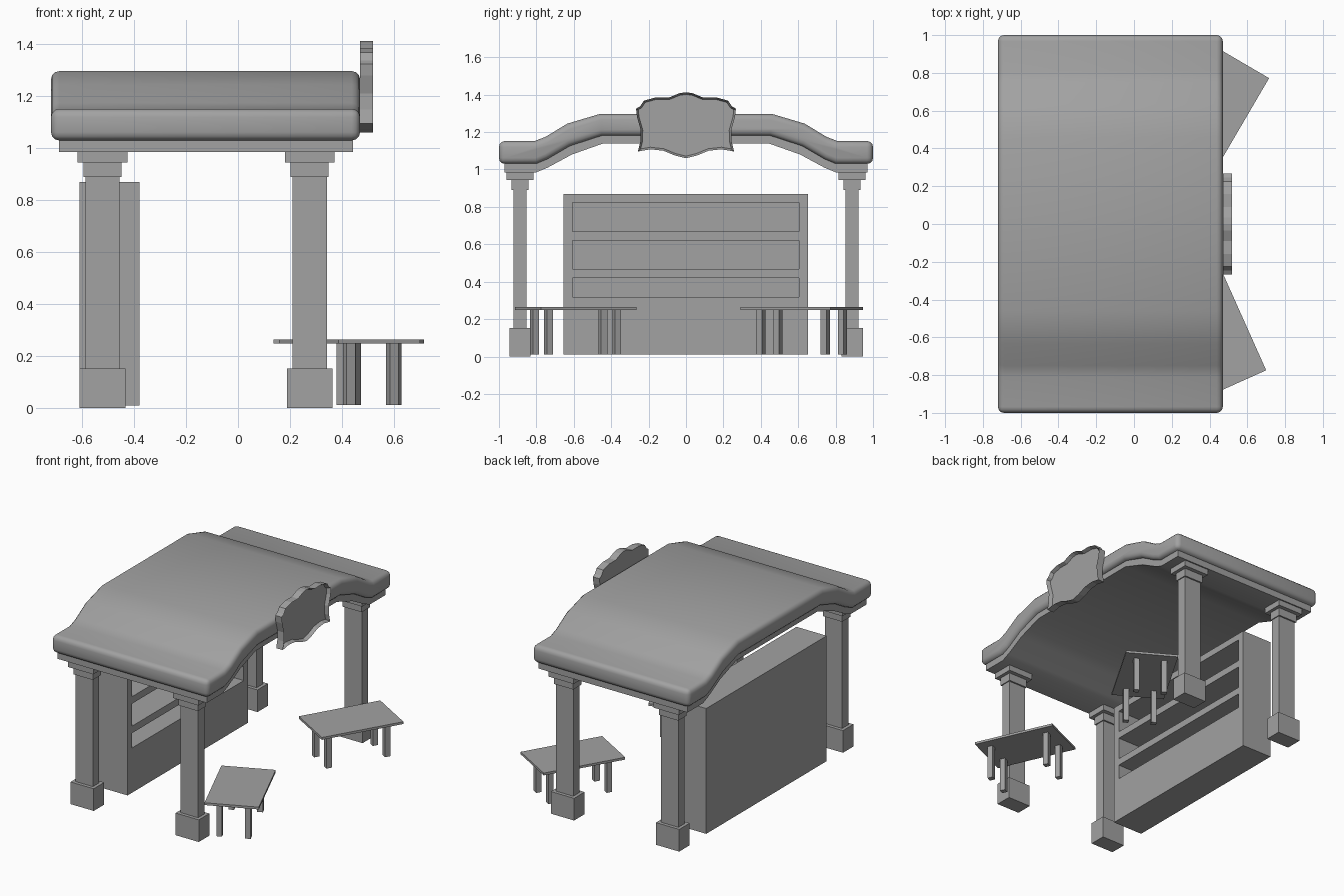
import bpy, bmesh, math
from mathutils import Matrix

if "Cube" in bpy.data.objects:
    bpy.data.objects.remove(bpy.data.objects["Cube"])

gray = bpy.data.materials.new("warm_gray")
gray.diffuse_color = (0.36, 0.36, 0.36, 1)
gray.use_nodes = True
gray.node_tree.nodes["Principled BSDF"].inputs["Base Color"].default_value = gray.diffuse_color


def finish(bm, name):
    bmesh.ops.recalc_face_normals(bm, faces=bm.faces)
    me = bpy.data.meshes.new(name)
    bm.to_mesh(me)
    bm.free()
    me.materials.append(gray)
    ob = bpy.data.objects.new(name, me)
    bpy.context.collection.objects.link(ob)
    return ob


def box(name, x0, x1, y0, y1, z0, z1):
    bm = bmesh.new()
    bmesh.ops.create_cube(bm, size=1)
    bmesh.ops.scale(bm, vec=(x1 - x0, y1 - y0, z1 - z0), verts=bm.verts)
    bmesh.ops.translate(bm, vec=((x0 + x1) / 2, (y0 + y1) / 2, (z0 + z1) / 2), verts=bm.verts)
    return finish(bm, name)


def activate(ob):
    bpy.ops.object.select_all(action='DESELECT')
    ob.select_set(True)
    bpy.context.view_layer.objects.active = ob


def arch_slab(name, x0, x1, top, bottom, bevel):
    """Extrude a mirrored y-z arch band along x; half profiles run from the eave inward."""
    up = top + [(-y, z) for y, z in reversed(top)]
    low = bottom + [(-y, z) for y, z in reversed(bottom)]
    n = len(up)
    bm = bmesh.new()
    ends = []
    for x in (x0, x1):
        ends.append(([bm.verts.new((x, y, z)) for y, z in up],
                     [bm.verts.new((x, y, z)) for y, z in low]))
    (ua, la), (ub, lb) = ends
    for f in ([*ua, *reversed(la)], [*ub, *reversed(lb)],
              (ua[0], ub[0], lb[0], la[0]), (ua[-1], ub[-1], lb[-1], la[-1])):
        bm.faces.new(f)
    for i in range(n - 1):
        bm.faces.new((ua[i], ua[i + 1], ub[i + 1], ub[i]))
        bm.faces.new((la[i], la[i + 1], lb[i + 1], lb[i]))
    ob = finish(bm, name)
    activate(ob)
    if bevel:
        m = ob.modifiers.new("round", 'BEVEL')
        m.width, m.segments = bevel, 3
        m.limit_method, m.angle_limit = 'ANGLE', math.radians(60)
        bpy.ops.object.modifier_apply(modifier=m.name)
    bpy.ops.object.shade_smooth_by_angle(angle=math.radians(35))
    return ob


# Curved roof and the narrower trim beneath it
under = [(-0.80, 1.03), (-0.74, 1.055), (-0.62, 1.125), (-0.45, 1.18)]
arch_slab("roof", -0.72, 0.47,
          [(-1.0, 1.152), (-0.81, 1.152), (-0.75, 1.175), (-0.635, 1.245), (-0.46, 1.297)],
          [(-1.0, 1.03)] + under, 0.032)
arch_slab("roof_trim", -0.69, 0.442,
          [(-0.97, 1.032)] + [(y, z + 0.002) for y, z in under],
          [(-0.97, 0.985), (-0.80, 0.985), (-0.74, 1.01), (-0.61, 1.08), (-0.44, 1.14)], 0)

# Four columns: (part, half width x, half width y, z range)
column_parts = [("base", 0.088, 0.057, 0.0, 0.152), ("shaft", 0.066, 0.034, 0.152, 0.89),
                ("collar", 0.073, 0.045, 0.89, 0.945), ("cap", 0.096, 0.073, 0.945, 0.985)]
for x in (-0.522, 0.276):
    for y in (-0.888, 0.888):
        for part, hx, hy, z0, z1 in column_parts:
            box("column_" + part, x - hx, x + hx, y - hy, y + hy, z0, z1)

# Shelf cabinet with three recessed openings
cabinet = box("shelf_cabinet", -0.61, -0.38, -0.655, 0.652, 0.01, 0.87)
for z0, z1 in ((0.317, 0.419), (0.467, 0.621), (0.669, 0.824)):
    cutter = box("shelf_cutter", -0.585, -0.30, -0.607, 0.605, z0, z1)
    cutter.hide_render = True
    activate(cabinet)
    m = cabinet.modifiers.new("opening", 'BOOLEAN')
    m.operation, m.solver, m.object = 'DIFFERENCE', 'EXACT', cutter
    bpy.ops.object.modifier_apply(modifier=m.name)
    bpy.data.objects.remove(cutter)

# Two angled tables: centre and turn of the long side from the y axis
for cx, cy, turn in ((0.426, 0.618, -30.3), (0.429, -0.59, 24.1)):
    place = Matrix.Translation((cx, cy, 0)) @ Matrix.Rotation(math.radians(turn), 4, 'Z')
    parts = [box("table_top", -0.172, 0.172, -0.279, 0.279, 0.248, 0.264)]
    for sx in (-0.091, 0.091):
        for sy in (-0.2, 0.2):
            parts.append(box("table_leg", sx - 0.018, sx + 0.018,
                             sy - 0.018, sy + 0.018, 0.012, 0.248))
    for ob in parts:
        ob.data.transform(place)

# Scalloped sign board with a thin raised rim
half = [(0, 1.413), (0.035, 1.408), (0.09, 1.385), (0.16, 1.386), (0.225, 1.368),
        (0.245, 1.338), (0.267, 1.325), (0.262, 1.28), (0.242, 1.21), (0.244, 1.15),
        (0.257, 1.096), (0.19, 1.108), (0.12, 1.10), (0.06, 1.075), (0, 1.06)]
outline = half + [(-y, z) for y, z in reversed(half[1:-1])]
bm = bmesh.new()
face = bm.faces.new([bm.verts.new((0.47, y, z)) for y, z in outline])
out = bmesh.ops.extrude_face_region(bm, geom=[face], use_keep_orig=True)["geom"]
front = [g for g in out if isinstance(g, bmesh.types.BMFace)][0]
bmesh.ops.translate(bm, vec=(0.05, 0, 0), verts=front.verts)
bmesh.ops.recalc_face_normals(bm, faces=bm.faces)
bmesh.ops.inset_region(bm, faces=[front], thickness=0.011, use_even_offset=True)
bmesh.ops.translate(bm, vec=(-0.025, 0, 0), verts=front.verts)
finish(bm, "sign_board")
